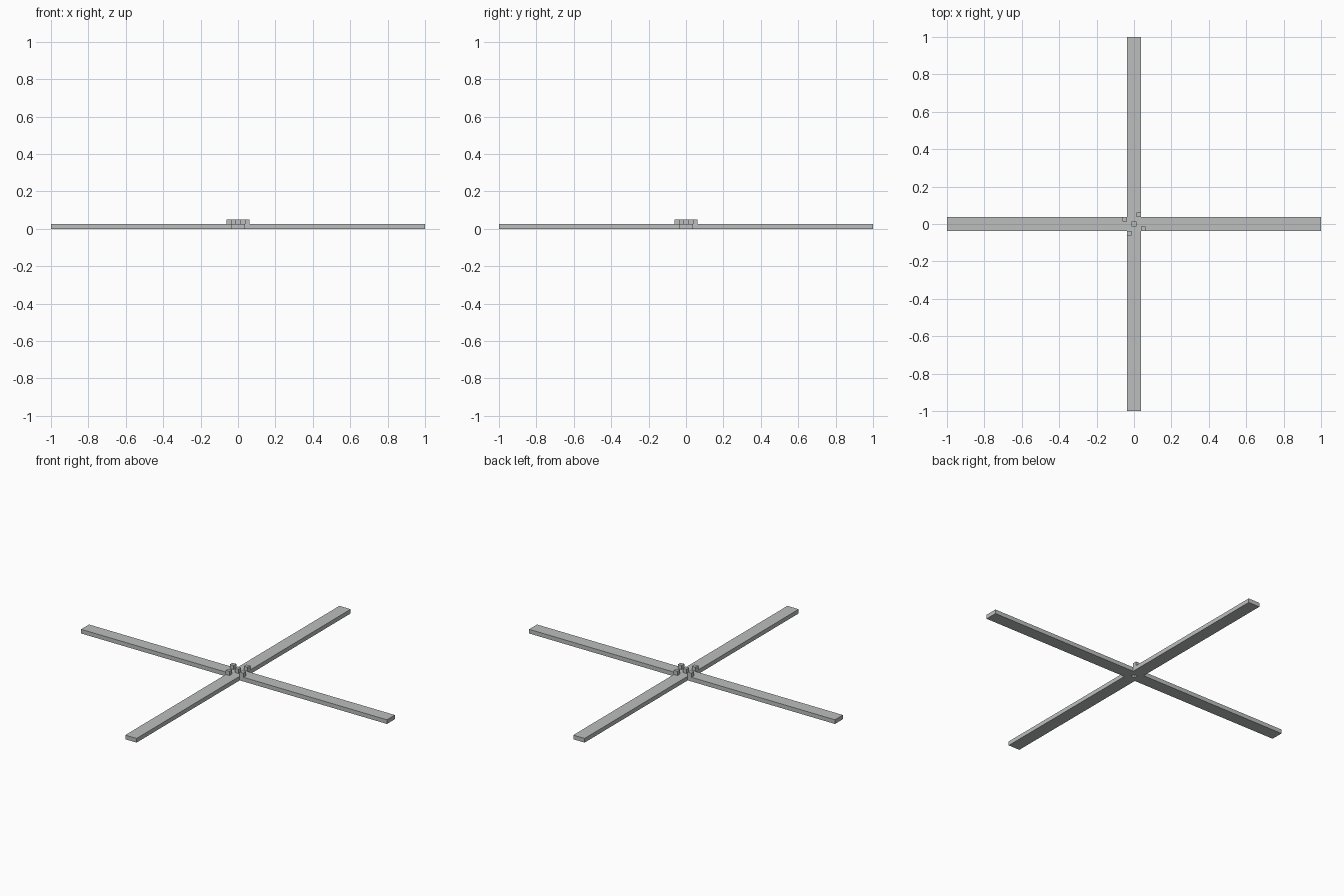
import bpy, bmesh

cube = bpy.data.objects.get("Cube")
if cube:
    bpy.data.objects.remove(cube, do_unlink=True)

U = 2 / 81  # one block of the model

grey = bpy.data.materials.new("light_grey")
grey.use_nodes = True
colour = (0.5, 0.52, 0.51, 1)
grey.diffuse_color = colour
grey.node_tree.nodes["Principled BSDF"].inputs["Base Color"].default_value = colour


def finish(bm, name):
    mesh = bpy.data.meshes.new(name)
    bmesh.ops.recalc_face_normals(bm, faces=bm.faces)
    bm.to_mesh(mesh)
    bm.free()
    mesh.materials.append(grey)
    obj = bpy.data.objects.new(name, mesh)
    bpy.context.collection.objects.link(obj)
    return obj


# Flat cross of two bars with a square hole in the middle
bm = bmesh.new()
lines = [-40.5, -1.5, -0.5, 0.5, 1.5, 40.5]
verts = {}


def corner(i, j):
    if (i, j) not in verts:
        verts[i, j] = bm.verts.new((lines[i] * U, lines[j] * U, 0))
    return verts[i, j]


for i in range(5):
    for j in range(5):
        in_cross = i in (1, 2, 3) or j in (1, 2, 3)
        if in_cross and (i, j) != (2, 2):
            bm.faces.new([corner(i, j), corner(i + 1, j),
                          corner(i + 1, j + 1), corner(i, j + 1)])
top = bmesh.ops.extrude_face_region(bm, geom=bm.faces[:])
bmesh.ops.translate(bm, vec=(0, 0, U),
                    verts=[g for g in top["geom"] if isinstance(g, bmesh.types.BMVert)])
finish(bm, "cross_bars")

# Centre block and a pinwheel of four blocks on top
x, y = 1, 2
spots = [("centre_block", 0, 0)]
for n in range(4):
    spots.append((f"pinwheel_block_{n + 1}", x, y))
    x, y = -y, x
for name, x, y in spots:
    bm = bmesh.new()
    bmesh.ops.create_cube(bm, size=U)
    finish(bm, name).location = (x * U, y * U, 1.5 * U)
